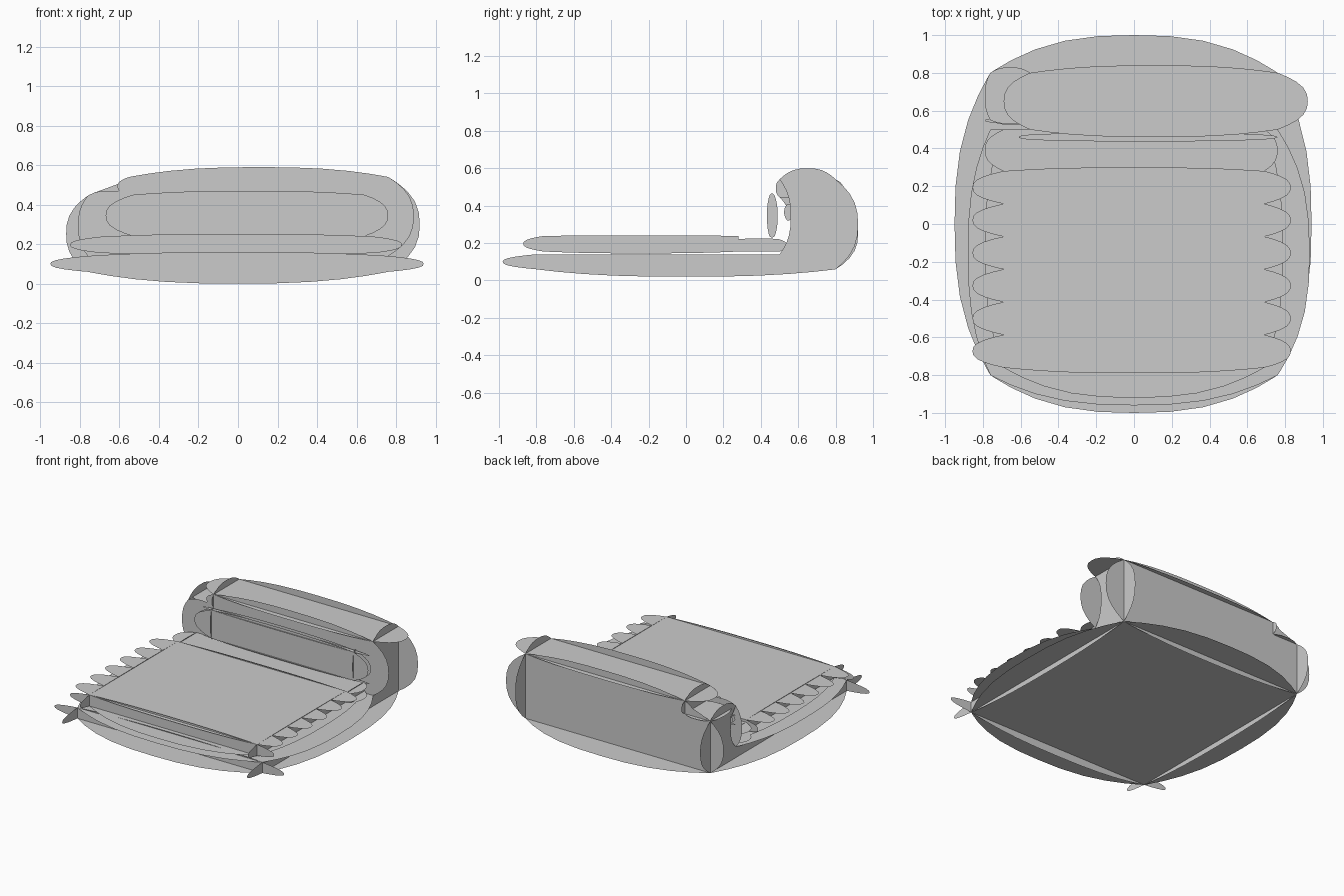
import bpy, bmesh

old = bpy.data.objects.get("Cube")
if old:
    bpy.data.objects.remove(old, do_unlink=True)

# Single upholstery colour
grey = bpy.data.materials.new("plain grey")
grey.use_nodes = True
grey.diffuse_color = (0.6, 0.6, 0.6, 1)
grey.node_tree.nodes["Principled BSDF"].inputs["Base Color"].default_value = (0.6, 0.6, 0.6, 1)
STEPS = 12


def outline(corners):
    """Counter-clockwise corners (u, v, bow); each edge swells outward by its bow."""
    pts = []
    for i, (u, v, bow) in enumerate(corners):
        u2, v2, _ = corners[(i + 1) % len(corners)]
        du, dv = u2 - u, v2 - v
        size = (du * du + dv * dv) ** 0.5
        steps = STEPS if bow else 1
        for k in range(steps):
            t = k / steps
            # denser points near the corners give rounder ends
            t = t * t * (3 - 2 * t)
            swell = bow * (1 - abs(2 * t - 1) ** 2.6)
            pts.append((u + du * t + dv / size * swell, v + dv * t - du / size * swell))
    return pts


def rect(u0, u1, v0, v1, bows):
    """Rectangle with bows for its low-v, high-u, high-v and low-u edges."""
    b, r, t, l = bows
    return [(u0, v0, b), (u1, v0, r), (u1, v1, t), (u0, v1, l)]


def make_part(name, panels):
    """Flat panels (axis, side, position, corners) joined in one object."""
    bm = bmesh.new()
    for axis, side, pos, corners in panels:
        verts = []
        for p in outline(corners):
            co = list(p)
            co.insert(axis, pos)
            verts.append(bm.verts.new(co))
        face = bm.faces.new(verts)
        face.normal_update()
        if face.normal[axis] * side < 0:
            face.normal_flip()
    mesh = bpy.data.meshes.new(name)
    bm.to_mesh(mesh)
    bm.free()
    mesh.materials.append(grey)
    obj = bpy.data.objects.new(name, mesh)
    bpy.context.collection.objects.link(obj)


def bowed_box(lo, hi, bows):
    """Six panels; bows holds the edge swell for the x, y and z facing pairs."""
    panels = []
    for axis in range(3):
        a, b = [i for i in range(3) if i != axis]
        shape = rect(lo[a], hi[a], lo[b], hi[b], bows[axis])
        panels += [(axis, -1, lo[axis], shape), (axis, 1, hi[axis], shape)]
    return panels


W, D = 0.76, 0.8          # half width and half depth of the frame
FLOOR, DECK = 0.06, 0.14  # underside and seat deck heights
BACK_Y, BACK_Z = 0.5, 0.54
STEP_X, STEP_Z = -0.55, 0.445


# Seat base
make_part("seat_base", [
    (2, -1, FLOOR, rect(-W, W, -D, D, (0.2, 0.18, 0.2, 0.19))),
    (2, 1, DECK, rect(-W, W, -D, BACK_Y, (0.16, 0.17, 0, 0.12))),
    (1, -1, -D, rect(-W, W, FLOOR, DECK, (0.06, 0.18, 0.02, 0.19))),
])


# Stepped profiled ends, the right one lower
def end_profile(top):
    return [(-D, FLOOR, 0.04), (D, FLOOR, 0.12), (D, top, 0.06),
            (BACK_Y, top, -0.06), (BACK_Y, DECK, 0), (-D, DECK, 0.18)]


make_part("left_end", [(0, 1, W, end_profile(BACK_Z))])
make_part("right_end", [(0, -1, -W, end_profile(STEP_Z))])


# Backrest with a stepped corner
def back_profile(bottom, low_bow, right_bow, left_bow):
    return [(-W, bottom, low_bow), (W, bottom, right_bow), (W, BACK_Z, 0.05),
            (STEP_X, BACK_Z, 0.06), (STEP_X, STEP_Z, 0.025), (-W, STEP_Z, left_bow)]


make_part("backrest", [
    (1, 1, D, back_profile(FLOOR, 0.04, 0.16, 0.11)),
    (1, -1, BACK_Y, back_profile(DECK, 0, 0.13, 0.05)),
    (2, 1, BACK_Z, rect(STEP_X, W, BACK_Y, D, (0.04, 0.16, 0.04, 0.14))),
    (2, 1, STEP_Z, rect(-W, STEP_X, BACK_Y + 0.05, D, (0.02, 0, 0.03, 0.03))),
    (0, -1, STEP_X, rect(BACK_Y, D, STEP_Z, BACK_Z, (0, 0.04, 0.05, 0.02))),
])

# Seat cushion: the top panel has a row of scallops down both sides
CX, Y0, Y1, Z0, Z1 = 0.69, -0.76, 0.28, 0.155, 0.238
ROWS = 6
ys = [Y0 + (Y1 - Y0) * i / ROWS for i in range(ROWS + 1)]
top = [(-CX, Y0, 0.03)]
top += [(CX, y, 0.14) for y in ys[:-1]]
top += [(CX, Y1, 0.02)]
top += [(-CX, y, 0.165) for y in ys[:0:-1]]
side = rect(Y0, Y1, Z0, Z1, (0.01, 0, 0.003, 0.11))
make_part("seat_cushion", [
    (2, 1, Z1, top),
    (2, -1, Z0, rect(-CX, CX, Y0, BACK_Y, (0.16, 0.1, 0, 0.1))),
    (1, -1, Y0, rect(-CX, CX, Z0, Z1, (0.008, 0.14, 0.014, 0.16))),
    (1, 1, Y1, rect(-CX, CX, Z0, Z1, (0, 0.08, 0.008, 0.1))),
    (0, 1, CX, side),
    (0, -1, -CX, side),
])

# Lower rear strip of the seat
make_part("seat_rear", bowed_box(
    (-CX, Y1, Z0), (CX, BACK_Y, 0.22),
    [(0, 0.04, 0.005, 0), (0, 0.07, 0.01, 0.1), (0, 0.07, 0, 0.1)]))

# Thin back cushion
make_part("back_cushion", bowed_box(
    (-0.53, 0.445, 0.24), (0.64, 0.475, 0.45),
    [(0.01, 0.015, 0.015, 0.012), (0.01, 0.12, 0.02, 0.14), (0.008, 0.12, 0.008, 0.08)]))

# Small filler block under the step
make_part("corner_block", bowed_box(
    (-0.73, 0.535, 0.33), (-0.56, 0.56, 0.4),
    [(0.01, 0.01, 0.01, 0.01), (0.01, 0.03, 0.01, 0.05), (0.01, 0.03, 0.01, 0.06)]))
